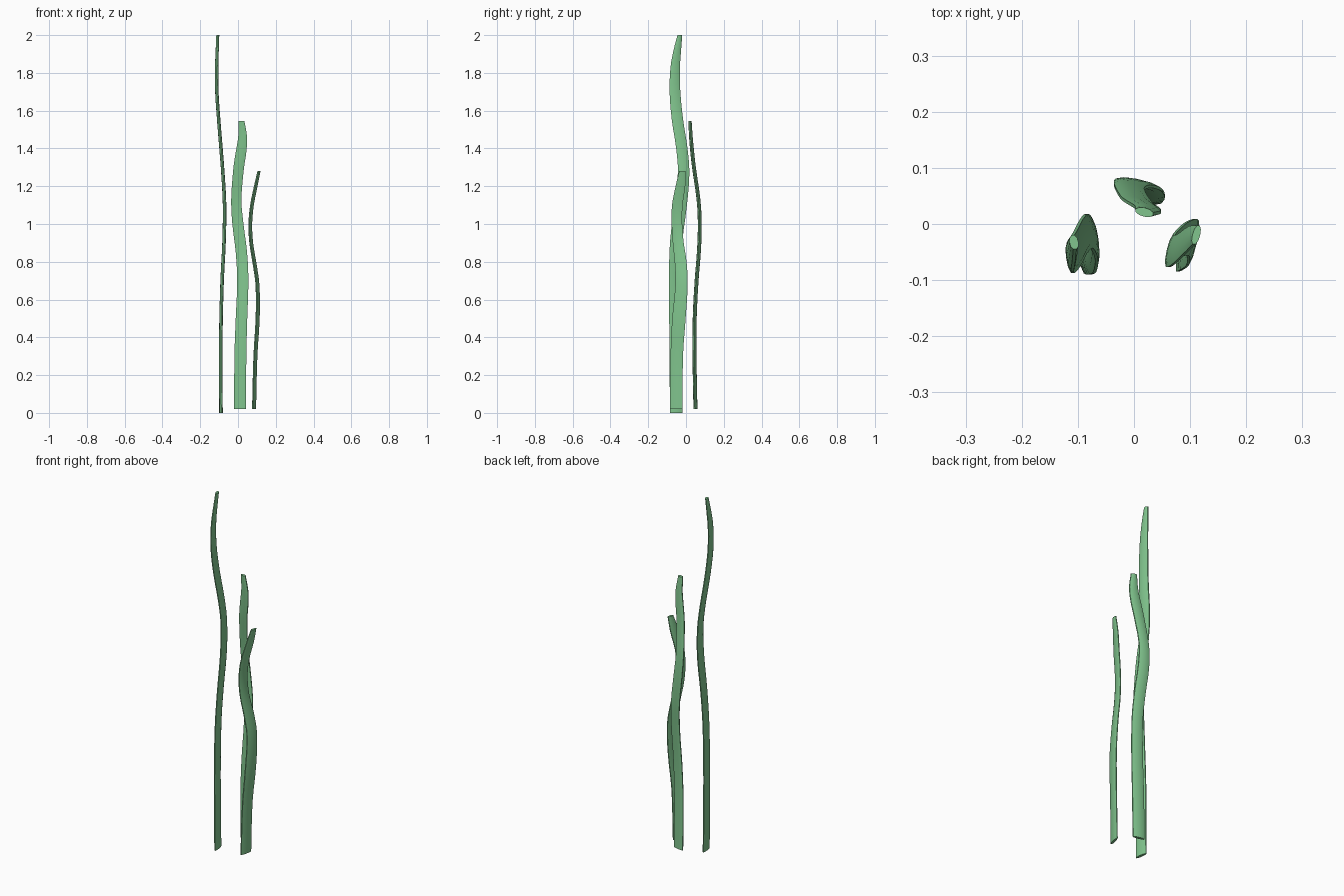
import bpy, bmesh

if "Cube" in bpy.data.objects:
    bpy.data.objects.remove(bpy.data.objects["Cube"])

green = bpy.data.materials.new("leaf_green")
green.diffuse_color = (0.22, 0.56, 0.27, 1)
green.use_nodes = True
green.node_tree.nodes["Principled BSDF"].inputs["Base Color"].default_value = green.diffuse_color

# Cross-section: u across the blade, v through its thickness
SECTION = [(-1, -.35), (-.6, -.85), (0, -1), (.6, -.85), (1, -.35),
           (1, .35), (.6, .85), (0, 1), (-.6, .85), (-1, .35)]


def spline(rows, steps=3):
    out = []
    for i in range(len(rows) - 1):
        p0, p1, p2 = rows[max(i - 1, 0)], rows[i], rows[i + 1]
        p3 = rows[min(i + 2, len(rows) - 1)]
        for k in range(steps):
            t = k / steps
            h = (2*t**3 - 3*t*t + 1, t**3 - 2*t*t + t, -2*t**3 + 3*t*t, t**3 - t*t)
            z0, z1, z2, z3 = p0[0], p1[0], p2[0], p3[0]
            d = z2 - z1
            out.append([h[0]*b + h[1]*d*(c - a)/(z2 - z0) + h[2]*c + h[3]*d*(e - b)/(z3 - z1)
                        for a, b, c, e in zip(p0, p1, p2, p3)])
    return out + [list(rows[-1])]


# rows: height, wide-axis min, wide-axis max, thin-axis centre
def blade(name, rows, slope, thick, wide_is_x):
    bm = bmesh.new()
    rings = []
    for z, lo, hi, c in spline(rows):
        mid, hw = (lo + hi) / 2, (hi - lo) / 2
        ring = []
        for u, v in SECTION:
            a, b = mid + u * hw, c + slope * u * hw + v * thick
            ring.append(bm.verts.new((a, b, z) if wide_is_x else (b, a, z)))
        rings.append(ring)
    n = len(SECTION)
    for r, s in zip(rings, rings[1:]):
        for i in range(n):
            j = (i + 1) % n
            bm.faces.new((r[i], r[j], s[j], s[i]))
    bm.faces.new(rings[0])
    bm.faces.new(rings[-1])
    bmesh.ops.recalc_face_normals(bm, faces=bm.faces)
    me = bpy.data.meshes.new(name)
    bm.to_mesh(me)
    bm.free()
    ob = bpy.data.objects.new(name, me)
    bpy.context.collection.objects.link(ob)
    me.materials.append(green)
    bpy.ops.object.select_all(action='DESELECT')
    ob.select_set(True)
    bpy.context.view_layer.objects.active = ob
    bpy.ops.object.shade_smooth_by_angle(angle=0.7)


# Tall left blade
blade("tall_blade", [
    (0, -.085, -.018, -.09), (.4, -.088, -.022, -.091), (.7, -.09, -.026, -.084),
    (.9, -.085, -.02, -.074), (1.1, -.062, .005, -.071), (1.27, -.043, .018, -.08),
    (1.4, -.052, .008, -.09), (1.55, -.075, -.015, -.102), (1.7, -.087, -.03, -.112),
    (1.83, -.082, -.032, -.113), (1.92, -.066, -.026, -.11), (2, -.045, -.02, -.107)],
    -.13, .008, False)

# Middle back blade
blade("middle_blade", [
    (.02, -.02, .043, .05), (.3, -.019, .044, .045), (.5, -.012, .049, .046),
    (.7, -.004, .055, .056), (.85, -.012, .048, .068), (1, -.03, .029, .073),
    (1.13, -.036, .018, .066), (1.3, -.024, .032, .042), (1.38, -.012, .044, .033),
    (1.46, .001, .048, .026), (1.545, .003, .034, .021)],
    -.2, .008, True)

# Short right blade
blade("short_blade", [
    (.02, -.085, -.018, .085), (.3, -.082, -.016, .092), (.5, -.073, -.002, .104),
    (.68, -.056, .009, .103), (.8, -.06, .003, .086), (.9, -.07, -.012, .07),
    (1, -.076, -.02, .065), (1.1, -.074, -.018, .074), (1.2, -.055, -.004, .094),
    (1.28, -.036, -.003, .111)],
    .23, .007, False)
